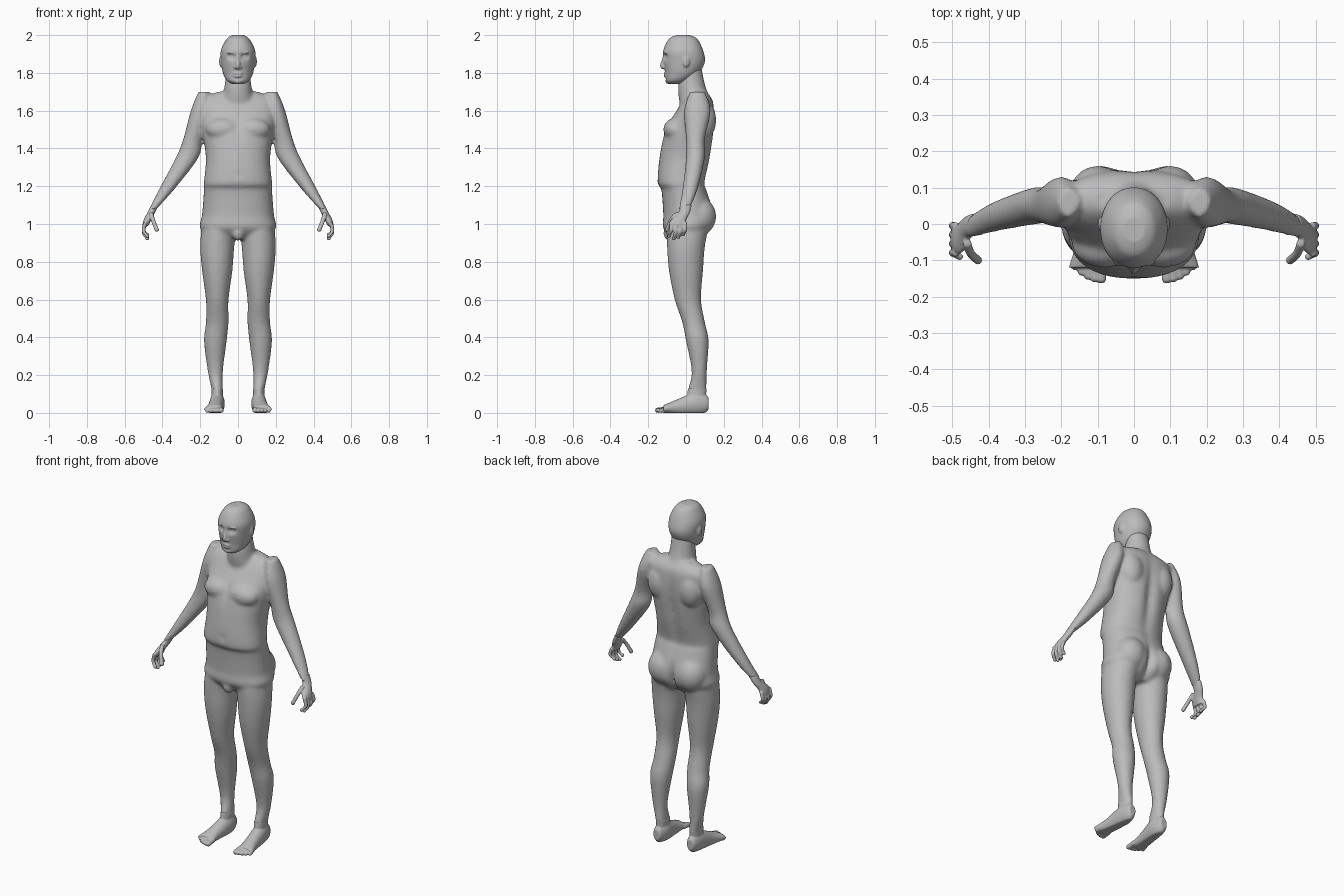
import bpy
import bmesh
from math import cos, sin, pi, exp, copysign
from mathutils import Vector, Matrix

default = bpy.data.objects.get("Cube")
if default:
    bpy.data.objects.remove(default, do_unlink=True)

GREY = (.5, .5, .5, 1)
skin = bpy.data.materials.new("grey_skin")
skin.use_nodes = True
skin.diffuse_color = GREY
skin.node_tree.nodes["Principled BSDF"].inputs["Base Color"].default_value = GREY

SIDES = {"left": 1, "right": -1}


def spline(rings, steps=8):
    """Smoothly interpolate a list of cross-sections."""
    rings = [Vector(ring) for ring in rings]
    padded = [rings[0], *rings, rings[-1]]
    result = []
    for before, start, end, after in zip(padded, padded[1:], padded[2:], padded[3:]):
        leave, arrive = (end - before) / 2, (after - start) / 2
        for step in range(steps):
            t = step / steps
            ease = t * t * (3 - 2 * t)
            result.append(start.lerp(end, ease)
                          + leave * t * (1 - t) ** 2 - arrive * t * t * (1 - t))
    return result + [rings[-1]]


def loft(bm, rings, side=1, along="z", power=2, segments=32):
    """Skin through oval rings (x, y, z, half width, half depth or height)."""
    loops = []
    for x, y, z, width, depth in spline(rings):
        loop = []
        for k in range(segments):
            c, s = cos(2 * pi * k / segments), sin(2 * pi * k / segments)
            u = width * copysign(abs(c) ** (2 / power), c)
            v = depth * copysign(abs(s) ** (2 / power), s)
            offset = Vector((u, v, 0)) if along == "z" else Vector((u, 0, v))
            point = Vector((x, y, z)) + offset
            point.x *= side
            loop.append(bm.verts.new(point))
        loops.append(loop)
    for lower, upper in zip(loops, loops[1:]):
        for k in range(segments):
            n = (k + 1) % segments
            bm.faces.new((lower[k], lower[n], upper[n], upper[k]))
    bm.faces.new(reversed(loops[0]))
    bm.faces.new(loops[-1])


def profile(rows):
    """Central rings from rows of (height, half width, front, back)."""
    return [(0, (front + back) / 2, height, width, (back - front) / 2)
            for height, width, front, back in rows]


def ball(bm, centre, radii, side=1):
    x, y, z = centre
    place = Matrix.Translation((side * x, y, z)) @ Matrix.Diagonal((*radii, 1))
    bmesh.ops.create_uvsphere(bm, u_segments=24, v_segments=16, radius=1, matrix=place)


def digit(bm, points, radius, side, along="z"):
    """Finger or toe: a tube with a rounded tip."""
    loft(bm, [(*point, radius, radius) for point in points], side, along, segments=16)
    ball(bm, points[-1], [radius] * 3, side)


def dent(bm, centre, reach, depth):
    """Softly press the surface backwards, or forwards if depth is negative."""
    for vert in bm.verts:
        falloff = sum(((p - c) / r) ** 2 for p, c, r in zip(vert.co, centre, reach))
        vert.co.y += depth * exp(-falloff)


def finish(name, bm, voxel, smoothing):
    """Fuse the overlapping shapes into one smooth skin."""
    bmesh.ops.recalc_face_normals(bm, faces=bm.faces)
    mesh = bpy.data.meshes.new(name)
    bm.to_mesh(mesh)
    bm.free()
    mesh.materials.append(skin)
    ob = bpy.data.objects.new(name, mesh)
    bpy.context.collection.objects.link(ob)
    fuse = ob.modifiers.new("fuse", "REMESH")
    fuse.mode = "VOXEL"
    fuse.voxel_size = voxel
    fuse.use_smooth_shade = True
    soften = ob.modifiers.new("soften", "SMOOTH")
    soften.factor = .5
    soften.iterations = smoothing


def add_torso(bm):
    loft(bm, profile([
        (1.7, .11, .02, .11), (1.66, .19, -.01, .14), (1.6, .2, -.05, .15),
        (1.5, .19, -.11, .15), (1.35, .17, -.14, .13), (1.22, .18, -.15, .1),
        (1.18, .18, -.13, .11), (1.05, .19, -.12, .15), (.98, .2, -.12, .14),
        (.92, .14, -.07, .08)]), power=2.3, segments=72)
    # Spine groove, chest midline, buttock cleft and navel
    dent(bm, centre=(0, .15, 1.4), reach=(.03, .1, .2), depth=-.02)
    dent(bm, centre=(0, -.1, 1.5), reach=(.02, .06, .07), depth=.01)
    dent(bm, centre=(0, .15, 1), reach=(.02, .1, .08), depth=-.04)
    dent(bm, centre=(0, -.15, 1.26), reach=(.01, .05, .01), depth=.01)
    # Neck and pelvis front
    loft(bm, profile([(1.84, .06, -.02, .08), (1.74, .07, -.04, .1),
                      (1.68, .08, -.04, .12), (1.62, .1, -.03, .13)]))
    ball(bm, centre=(0, -.09, .95), radii=(.03, .03, .04))


def add_muscles(bm, side):
    """Chest, shoulder blade, buttock and kneecap."""
    ball(bm, (.08, -.06, 1.5), (.09, .06, .06), side)
    ball(bm, (.1, .1, 1.55), (.07, .06, .1), side)
    ball(bm, (.09, .07, 1.04), (.09, .09, .1), side)
    ball(bm, (.11, 0, .56), (.03, .03, .05), side)


def add_arm(bm, side):
    loft(bm, [(.18, .06, 1.7, .03, .04), (.2, .06, 1.6, .05, .07),
              (.24, .05, 1.45, .05, .05), (.27, .05, 1.35, .06, .05),
              (.38, .02, 1.18, .04, .04), (.45, -.01, 1.08, .02, .03)], side)


def add_leg(bm, side):
    loft(bm, [(.1, .02, 1.1, .07, .09), (.1, .01, 1, .09, .11),
              (.11, 0, .88, .09, .1), (.11, 0, .75, .08, .09),
              (.11, .01, .6, .06, .07), (.11, .04, .48, .06, .06),
              (.12, .06, .38, .06, .06), (.12, .07, .22, .04, .04),
              (.11, .06, .12, .03, .05), (.11, .06, .05, .03, .05)], side)


def add_face(bm):
    # Eye sockets and mouth hollow
    for side in SIDES.values():
        dent(bm, centre=(.034 * side, -.11, 1.887), reach=(.02, .04, .014), depth=.02)
    dent(bm, centre=(0, -.11, 1.77), reach=(.04, .03, .01), depth=.006)
    # Eyes, brows, nostrils and ears
    for side in SIDES.values():
        ball(bm, (.034, -.09, 1.886), (.016, .015, .01), side)
        ball(bm, (.034, -.105, 1.906), (.024, .012, .006), side)
        ball(bm, (.012, -.117, 1.83), (.01, .01, .008), side)
        ball(bm, (.09, 0, 1.86), (.01, .02, .03), side)
    # Nose, lips and chin
    loft(bm, profile([(1.9, .01, -.12, -.1), (1.87, .01, -.128, -.1),
                      (1.84, .013, -.138, -.1), (1.82, .01, -.13, -.1)]))
    for height, width in ((1.797, .026), (1.783, .022)):
        ball(bm, (0, -.107, height), (width, .011, .007))
    ball(bm, centre=(0, -.095, 1.756), radii=(.02, .014, .014))


def add_hand(bm, side):
    # Palm
    loft(bm, [(.44, 0, 1.1, .02, .03), (.46, -.01, 1.06, .02, .03),
              (.48, -.04, 1.02, .02, .04), (.49, -.04, .99, .016, .04)], side)
    # Fingers, from the index to the little one
    for i, reach in enumerate((.9, 1.1, 1, .8)):
        y = .025 * i - .08
        digit(bm, [(.49, y, 1.01), (.5, y, 1 - .04 * reach),
                   (.48, y - .01, 1 - .07 * reach)], .01, side)
    # Thumb
    digit(bm, [(.46, -.05, 1.06), (.45, -.08, 1.02), (.43, -.1, .97)], .012, side)


def add_foot(bm, side):
    # Heel, instep and ball of the foot, then the ankle
    loft(bm, [(.11, .12, .05, .02, .03), (.11, .1, .05, .03, .05),
              (.11, .05, .05, .04, .06), (.12, -.05, .03, .04, .04),
              (.13, -.12, .02, .05, .02)], side, along="y")
    loft(bm, [(.11, .06, .13, .03, .05), (.11, .05, .03, .03, .05)], side)
    # Toes, from the big one outwards
    for i in range(5):
        x, tip, radius = .09 + .018 * i, .002 * i * i - .15, .014 - .001 * i
        digit(bm, [(x, -.1, .02), (x, tip, radius)], radius, side, along="y")
    # Flat sole
    for vert in bm.verts:
        vert.co.z = max(vert.co.z, 0)


body = bmesh.new()
add_torso(body)
for side in SIDES.values():
    for add_part in (add_muscles, add_arm, add_leg):
        add_part(body, side)
finish("body", body, voxel=.01, smoothing=6)

head = bmesh.new()
loft(head, profile([(2, .03, -.05, .02), (1.98, .06, -.09, .06), (1.92, .09, -.12, .09),
                    (1.86, .09, -.12, .1), (1.8, .08, -.11, .07), (1.76, .06, -.11, .02),
                    (1.74, .03, -.09, -.03)]), power=2.1, segments=80)
add_face(head)
finish("head", head, voxel=.005, smoothing=3)

for label, side in SIDES.items():
    for part, build in (("hand", add_hand), ("foot", add_foot)):
        shape = bmesh.new()
        build(shape, side)
        finish(f"{label}_{part}", shape, voxel=.004, smoothing=3)
